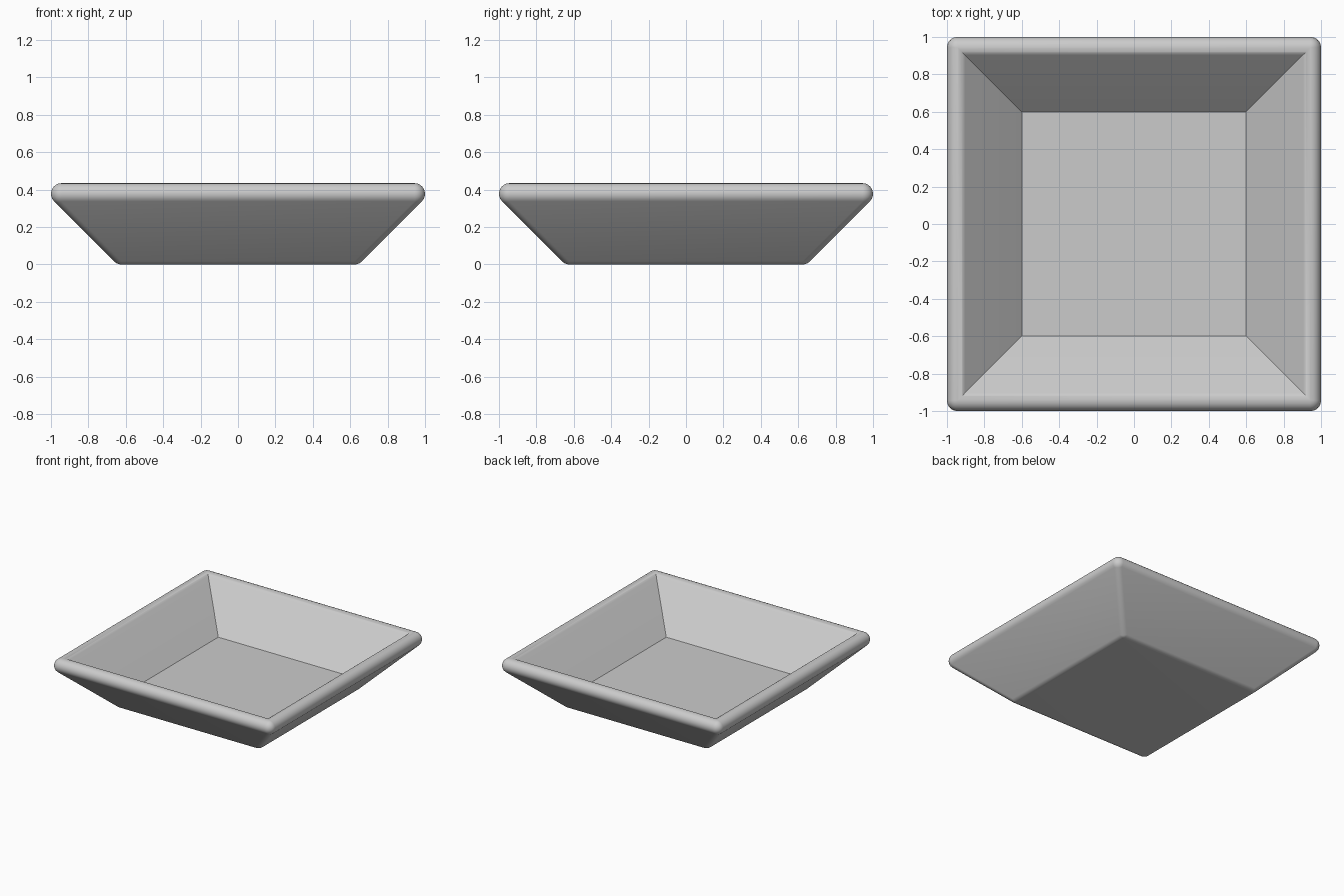
import bpy
import bmesh
from math import atan, cos, sin, pi, sqrt

cube = bpy.data.objects.get("Cube")
if cube:
    bpy.data.objects.remove(cube, do_unlink=True)

R = 0.057                      # half the wall thickness, also the edge radius
HEIGHT = 0.435
RIM, RIM_Z = 1 - R, HEIGHT - R  # centre line of the rim
BASE = RIM - (RIM_Z - R)        # centre line of the base corner, walls at 45 degrees
STEPS = 8
ARC = [i / STEPS for i in range(STEPS + 1)]

bm = bmesh.new()


def add_ring(corner):
    """Ring of vertices from one corner rule, turned to all four corners."""
    verts = []
    for turn in range(4):
        c, s = cos(turn * pi / 2), sin(turn * pi / 2)
        for t in ARC:
            x, y, z = corner(t * pi / 2)
            verts.append(bm.verts.new((x * c - y * s, x * s + y * c, z)))
    return verts


def rounded(half, z, end, f):
    """Rounded outer corner, part f of the way from the wall's tilt to the end angle."""
    def corner(theta):
        wall = -atan(cos(theta) + sin(theta))
        phi = wall + (end - wall) * f
        return (half + R * cos(phi) * cos(theta),
                half + R * cos(phi) * sin(theta), z + R * sin(phi))
    return corner


def mitred(half, z):
    """Sharp inner corner."""
    return lambda theta: (half, half, z)


# Outside: base edge, wall and rim
rings = [add_ring(rounded(BASE, R, -pi / 2, 1 - f)) for f in ARC]
rings += [add_ring(rounded(RIM, RIM_Z, pi / 2, f)) for f in ARC]

# Inside: rim roll, wall and floor edge
for f in ARC[1:]:
    phi = pi / 2 + f * pi / 4
    rings.append(add_ring(mitred(RIM + R * cos(phi), RIM_Z + R * sin(phi))))
floor_half = RIM - RIM_Z - R * sqrt(2) + 2 * R
rings.append(add_ring(mitred(floor_half, 2 * R)))

# Skin the rings, then close the underside and the floor
for low, high in zip(rings, rings[1:]):
    for i in range(len(low)):
        j = (i + 1) % len(low)
        bm.faces.new((low[i], low[j], high[j], high[i]))
bm.faces.new(reversed(rings[0]))
bm.faces.new(rings[-1])
bmesh.ops.remove_doubles(bm, verts=bm.verts, dist=0.0001)
bmesh.ops.recalc_face_normals(bm, faces=bm.faces)

mesh = bpy.data.meshes.new("square_dish")
bm.to_mesh(mesh)
bm.free()
dish = bpy.data.objects.new("square_dish", mesh)
bpy.context.collection.objects.link(dish)

# Plain grey
grey = bpy.data.materials.new("light_grey")
grey.use_nodes = True
colour = (0.6, 0.6, 0.6, 1)
grey.diffuse_color = colour
grey.node_tree.nodes["Principled BSDF"].inputs["Base Color"].default_value = colour
mesh.materials.append(grey)

bpy.ops.object.select_all(action='DESELECT')
dish.select_set(True)
bpy.context.view_layer.objects.active = dish
bpy.ops.object.shade_smooth_by_angle(angle=pi / 6)
